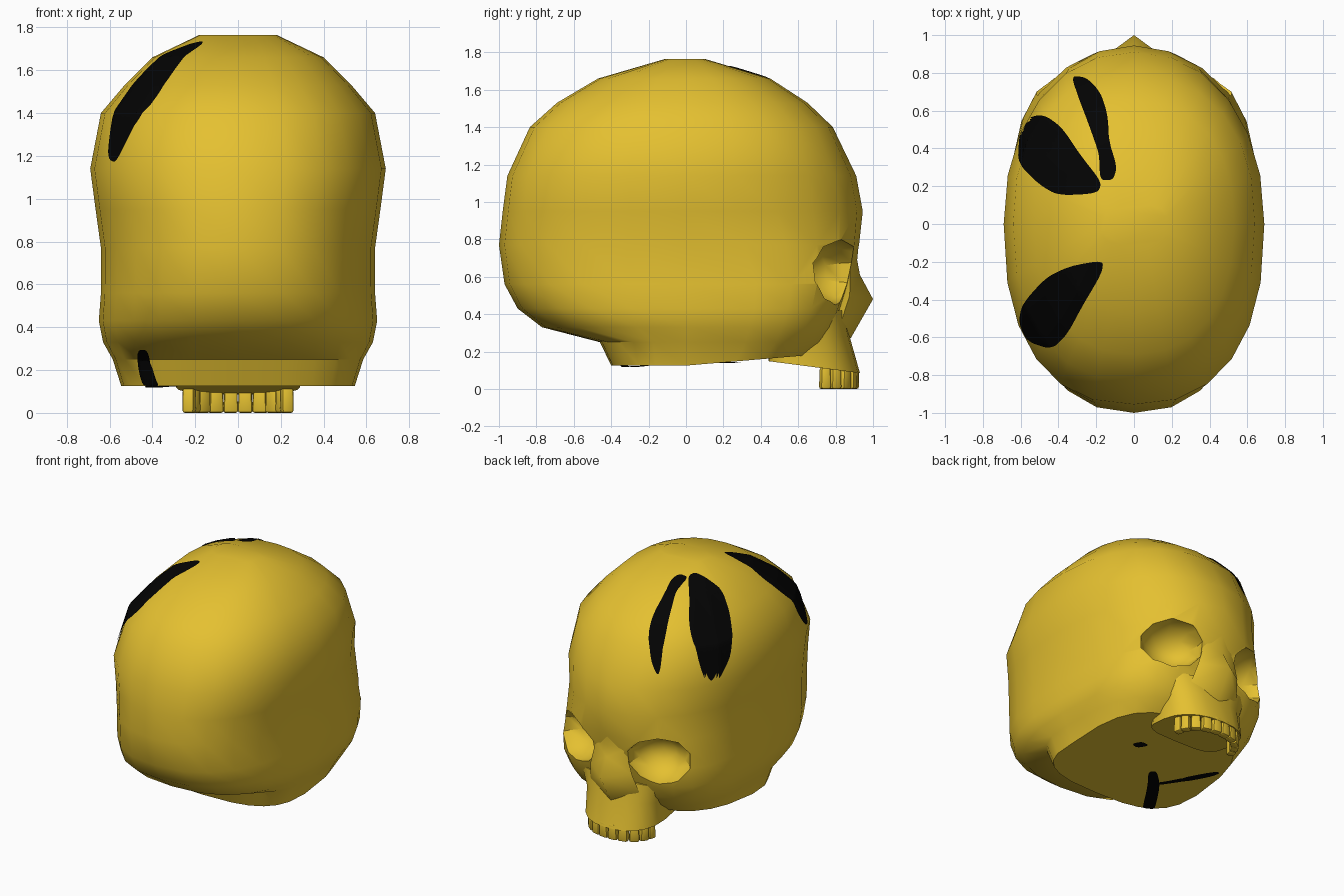
import bpy, bmesh, math
from mathutils import Vector, Matrix
from mathutils.bvhtree import BVHTree

if "Cube" in bpy.data.objects:
    bpy.data.objects.remove(bpy.data.objects["Cube"])


def material(name, rgb):
    m = bpy.data.materials.new(name)
    m.diffuse_color = (*rgb, 1)
    m.use_nodes = True
    m.node_tree.nodes["Principled BSDF"].inputs["Base Color"].default_value = m.diffuse_color
    return m


GOLD = material("gold", (0.78, 0.53, 0.03))
BLACK = material("black", (0.001, 0.001, 0.001))


def finish(name, bm, mat, fix=True):
    if fix:
        bmesh.ops.recalc_face_normals(bm, faces=bm.faces)
    me = bpy.data.meshes.new(name)
    bm.to_mesh(me)
    bm.free()
    ob = bpy.data.objects.new(name, me)
    me.materials.append(mat)
    bpy.context.collection.objects.link(ob)
    return ob


def smooth(ob, deg):
    bpy.ops.object.select_all(action='DESELECT')
    ob.select_set(True)
    bpy.context.view_layer.objects.active = ob
    bpy.ops.object.shade_smooth_by_angle(angle=math.radians(deg))


def spow(v, p):
    return math.copysign(abs(v) ** p, v)


def loft(rings):
    """Skin a stack of closed point loops, capped at both ends."""
    bm = bmesh.new()
    loops = [[bm.verts.new(p) for p in r] for r in rings]
    n = len(loops[0])
    for a, b in zip(loops, loops[1:]):
        for i in range(n):
            j = (i + 1) % n
            bm.faces.new((a[i], a[j], b[j], b[i]))
    bm.faces.new(loops[0][::-1])
    bm.faces.new(loops[-1])
    bmesh.ops.recalc_face_normals(bm, faces=bm.faces)
    return bm


def oval(z, hw, yb, yf, nb, nf, mid, seg=24, tilt=0.0):
    """Squarish oval: half width, back and front reach, roundness of each end."""
    pts = []
    for i in range(seg):
        t = 2 * math.pi * i / seg
        c, s = math.cos(t), math.sin(t)
        p = 2 / (nf if c > 0 else nb)
        x = hw * spow(s, p)
        y = mid + spow(c, p) * ((yf - mid) if c > 0 else (mid - yb))
        pts.append((x, y, z + tilt * (yf - y)))
    return pts


# Cranium: z, half width, back y, front y, back roundness, front roundness
SECTIONS = [
    (0.18, 0.545, -0.40, 0.66, 3.0, 3.0),
    (0.25, 0.585, -0.46, 0.74, 2.8, 3.2),
    (0.33, 0.63, -0.77, 0.79, 2.5, 3.2),
    (0.43, 0.65, -0.90, 0.83, 2.4, 3.3),
    (0.56, 0.64, -0.97, 0.87, 2.4, 3.2),
    (0.77, 0.64, -1.0, 0.925, 2.3, 2.5),
    (0.95, 0.665, -0.98, 0.945, 2.3, 2.1),
    (1.14, 0.69, -0.955, 0.91, 2.4, 2.15),
    (1.40, 0.64, -0.835, 0.785, 2.3, 2.3),
    (1.53, 0.53, -0.69, 0.65, 2.3, 2.3),
    (1.66, 0.40, -0.47, 0.45, 2.3, 2.3),
    (1.765, 0.18, -0.11, 0.10, 3.0, 3.0),
]
bm = loft([oval(*s, 0.0) for s in SECTIONS])
# The base slopes gently down from the cheeks to the back
for v in bm.verts:
    if v.co.z < 0.24:
        v.co.z = 0.125 + 0.085 * max(0, v.co.y)
bvh = BVHTree.FromBMesh(bm)
cranium = finish("cranium", bm, GOLD)

# Eye sockets, cut with flattened low-poly spheres facing forward and out
for side in (-1, 1):
    bm = bmesh.new()
    bmesh.ops.create_uvsphere(bm, u_segments=10, v_segments=8, radius=1)
    out = Vector((side * 0.41, 0.91, 0)).normalized()
    up = Vector((0, 0, 1))
    rot = Matrix((up.cross(out), up, out)).transposed().to_4x4()
    mat = (Matrix.Translation((side * 0.35, 0.825, 0.622)) @ rot
           @ Matrix.Diagonal((0.23, 0.178, 0.22, 1)))
    bmesh.ops.transform(bm, matrix=mat, verts=bm.verts)
    cutter = finish("socket_cutter", bm, GOLD)
    cutter.hide_render = True
    mod = cranium.modifiers.new("socket", 'BOOLEAN')
    mod.operation, mod.object, mod.solver = 'DIFFERENCE', cutter, 'EXACT'
    bpy.context.view_layer.objects.active = cranium
    bpy.ops.object.modifier_apply(modifier=mod.name)
    bpy.data.objects.remove(cutter)
smooth(cranium, 35)

# Nose: a broad ridge running from the brow to a point above the jaw
bm = bmesh.new()
half = [(0.12, 0.88, 0.68), (0.17, 0.875, 0.50), (0.20, 0.83, 0.36)]
ridge = [bm.verts.new(p) for p in ((0, 0.925, 0.79), (0, 0.915, 0.69), (0, 0.93, 0.61),
                                   (0, 1.0, 0.48), (0, 0.88, 0.27))]
back = bm.verts.new((0, 0.78, 0.50))
for side in (-1, 1):
    a, b, c = [bm.verts.new((side * x, y, z)) for x, y, z in half]
    r0, r1, r2, r3, r4 = ridge
    for f in ((r0, a, r1), (r1, a, r2), (r2, a, b), (r2, b, r3), (r3, b, c),
              (r3, c, r4), (r0, back, a), (a, back, b), (b, back, c), (c, back, r4)):
        bm.faces.new(f)
smooth(finish("nose", bm, GOLD), 50)

# Upper jaw
bm = loft([
    oval(0.085, 0.29, 0.44, 0.93, 4, 2.3, 0.66, 20, 0.13),
    oval(0.28, 0.30, 0.46, 0.875, 4, 2.4, 0.66, 20),
    oval(0.42, 0.36, 0.48, 0.845, 4, 2.6, 0.66, 20),
])
smooth(finish("upper_jaw", bm, GOLD), 35)

# Teeth along the jaw arch: x, y, turn, width
ARCH = [(0.035, 0.895, 5, 0.070), (0.105, 0.88, 15, 0.070),
        (0.168, 0.845, 38, 0.070), (0.210, 0.795, 60, 0.062),
        (0.228, 0.743, 75, 0.058)]
for side in (-1, 1):
    for x, y, turn, w in ARCH:
        bm = bmesh.new()
        bmesh.ops.create_cube(bm, size=1)
        for v in bm.verts:
            k = 1.0 if v.co.z < 0 else 0.85
            v.co = Vector((v.co.x * w * k, v.co.y * 0.055, v.co.z * 0.115))
        bmesh.ops.bevel(bm, geom=bm.edges[:], offset=0.012, segments=2,
                        profile=0.5, affect='EDGES')
        bmesh.ops.transform(bm, verts=bm.verts,
                            matrix=Matrix.Translation((side * x, y, 0.0575))
                            @ Matrix.Rotation(math.radians(-side * turn), 4, 'Z'))
        smooth(finish("tooth", bm, GOLD), 40)


def patch(name, outline, place, ray, floor=0.0, rings=28):
    """Thin plate that follows the cranium, projected from a flat outline."""
    pts = [Vector(p) for p in outline]
    for _ in range(3):
        nxt = pts[1:] + pts[:1]
        pts = [q for a, b in zip(pts, nxt)
               for q in (a.lerp(b, 0.2), a.lerp(b, 0.8))]
    mid = sum(pts, Vector((0, 0))) / len(pts)
    bm = bmesh.new()

    def drop(p):
        hit, nor, _, _ = bvh.ray_cast(Vector(place(*p)), Vector(ray))
        return bm.verts.new(hit + nor * 0.007) if hit and hit.z > floor else None

    def face(vs):
        if all(vs):
            f = bm.faces.new(vs)
            f.normal_update()
            if f.normal.dot(Vector(ray)) > 0:
                f.normal_flip()

    loops = [[drop(mid.lerp(p, (r + 1) / rings)) for p in pts] for r in range(rings)]
    centre, n = drop(mid), len(pts)
    for i in range(n):
        j = (i + 1) % n
        face((centre, loops[0][i], loops[0][j]))
        for a, b in zip(loops, loops[1:]):
            face((a[i], b[i], b[j], a[j]))
    smooth(finish(name, bm, BLACK, fix=False), 60)


# Black patches on the left of the dome, seen from above
above = (lambda x, y: (x, y, 3)), (0, 0, -1), 1.17
patch("dome_patch_wide", [
    (-0.60, 0.47), (-0.58, 0.55), (-0.48, 0.58), (-0.38, 0.51), (-0.28, 0.36),
    (-0.17, 0.22), (-0.19, 0.16), (-0.40, 0.15), (-0.50, 0.21), (-0.61, 0.32)], *above)
patch("dome_patch_slim", [
    (-0.33, 0.78), (-0.25, 0.77), (-0.18, 0.70), (-0.14, 0.58), (-0.13, 0.43),
    (-0.09, 0.30), (-0.11, 0.23), (-0.18, 0.23), (-0.18, 0.36), (-0.24, 0.53),
    (-0.29, 0.66)], *above)
patch("dome_patch_rear", [
    (-0.16, -0.19), (-0.17, -0.26), (-0.27, -0.43), (-0.35, -0.58), (-0.43, -0.66),
    (-0.56, -0.62), (-0.605, -0.52), (-0.585, -0.42), (-0.46, -0.28), (-0.33, -0.22)],
    *above)

# Small black marks at the base
patch("nape_mark", [(-0.47, 0.30), (-0.42, 0.30), (-0.40, 0.20), (-0.40, 0.13),
                    (-0.44, 0.13), (-0.46, 0.20)],
      (lambda x, z: (x, -3, z)), (0, 1, 0))
below = (lambda x, y: (x, y, -2)), (0, 0, 1)
patch("base_stem", [(-0.46, -0.34), (-0.40, -0.40), (-0.22, -0.12), (-0.10, 0.03),
                    (-0.14, 0.07), (-0.28, -0.06)], *below)
patch("base_branch_inner", [(-0.26, -0.07), (-0.21, -0.08), (-0.29, 0.02),
                            (-0.34, 0.10), (-0.38, 0.08)], *below)
patch("base_branch_outer", [(-0.37, 0.06), (-0.33, 0.09), (-0.46, 0.32),
                            (-0.50, 0.30)], *below)
patch("base_spot", [(0.11, 0.29), (0.18, 0.30), (0.22, 0.24), (0.16, 0.22)], *below)
